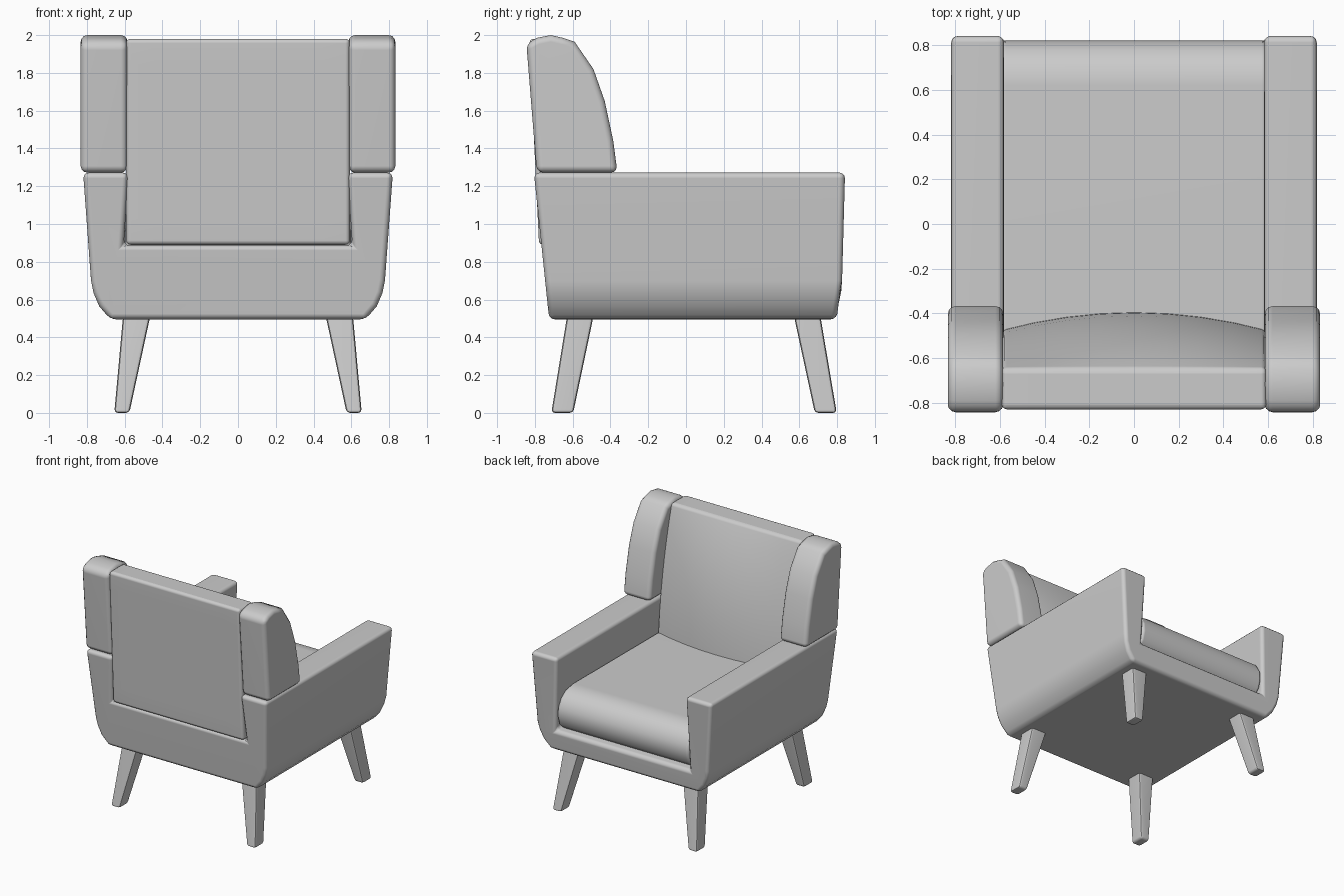
import bpy, bmesh, math
from mathutils import Vector

if "Cube" in bpy.data.objects:
    bpy.data.objects.remove(bpy.data.objects["Cube"])


def finish(name, bm, width, limit=40, seg=3):
    """Round the sharp edges of a bmesh and turn it into a smooth object."""
    bmesh.ops.recalc_face_normals(bm, faces=bm.faces)
    edges = [e for e in bm.edges if e.is_manifold and e.calc_face_angle(0) > math.radians(limit)]
    bmesh.ops.bevel(bm, geom=edges, offset=width, offset_type='OFFSET',
                    segments=seg, profile=0.5, affect='EDGES', clamp_overlap=True)
    mesh = bpy.data.meshes.new(name)
    bm.to_mesh(mesh)
    bm.free()
    ob = bpy.data.objects.new(name, mesh)
    bpy.context.collection.objects.link(ob)
    bpy.ops.object.select_all(action='DESELECT')
    ob.select_set(True)
    bpy.context.view_layer.objects.active = ob
    bpy.ops.object.shade_smooth_by_angle(angle=math.radians(40))
    ob.modifiers.new("even_shading", 'WEIGHTED_NORMAL').keep_sharp = True
    return ob


def loft(a, b):
    """Closed solid between two matching outlines."""
    bm = bmesh.new()
    va = [bm.verts.new(p) for p in a]
    vb = [bm.verts.new(p) for p in b]
    bm.faces.new(va)
    bm.faces.new(vb[::-1])
    n = len(va)
    for i in range(n):
        j = (i + 1) % n
        bm.faces.new((va[i], vb[i], vb[j], va[j]))
    return bm


def rect(cx, cy, z, hx, hy):
    return [(cx + sx * hx, cy + sy * hy, z) for sx, sy in ((-1, -1), (1, -1), (1, 1), (-1, 1))]


# U-shaped shell: arms and base in one piece, leaning at both ends
def shell_outline(floor, y_at):
    half = [(0.58, 1.272), (0.82, 1.272), (0.778, 0.70), (0.765, 0.635),
            (0.735, 0.565), (0.675, 0.495)]
    pts = [(0.605, floor)] + half
    pts = pts + [(-x, z) for x, z in reversed(pts)]
    return [(x, y_at(z), z) for x, z in pts]


def back_y(z):
    return -0.805 + 0.08 * (1.27 - z) / 0.77


def front_y(z):
    return 0.842 - 0.045 * max(0, (0.9 - z) / 0.4) ** 1.5


finish("arm_and_base_shell", loft(shell_outline(0.89, back_y), shell_outline(0.67, front_y)), 0.03)

# Seat cushion with a full rounded front
profile = [(-0.70, 0.86), (-0.70, 0.985), (0.62, 0.99), (0.71, 0.975), (0.775, 0.93),
           (0.815, 0.86), (0.82, 0.79), (0.80, 0.72), (0.75, 0.67), (0.60, 0.67)]
finish("seat_cushion", loft([(-0.597, y, z) for y, z in profile],
                            [(0.597, y, z) for y, z in profile]), 0.025)

# Back cushion: flat leaning rear, bulging front
bm = bmesh.new()
bmesh.ops.create_cube(bm, size=2)
bmesh.ops.subdivide_edges(bm, edges=bm.edges[:], cuts=7, use_grid_fill=True)
for v in bm.verts:
    u, t = v.co.x, (v.co.z + 1) / 2
    z = 0.89 + 1.09 * t
    rear = -0.778 - 0.052 * t
    bulge = (1 - u * u) * 0.08 * (1 - t ** 3)
    front = -0.47 - 0.05 * t - 0.125 * t * t + bulge
    k = (v.co.y + 1) / 2
    v.co = Vector((0.592 * u, rear + (front - rear) * k, z))
finish("back_cushion", bm, 0.028, limit=50)

# Curved wings standing on the arms
wing = [(-0.79, 1.272), (-0.363, 1.272), (-0.385, 1.44), (-0.43, 1.65), (-0.49, 1.82),
        (-0.59, 1.965), (-0.65, 1.985), (-0.715, 2.0), (-0.79, 1.985), (-0.845, 1.955)]
for s, side in ((-1, "left"), (1, "right")):
    finish(side + "_wing", loft([(s * 0.585, y, z) for y, z in wing],
                                [(s * 0.833, y, z) for y, z in wing]), 0.035)

# Splayed, tapered legs
for s, side in ((-1, "left"), (1, "right")):
    for end, yt, yb in (("rear", -0.56, -0.655), ("front", 0.642, 0.74)):
        finish(f"{end}_{side}_leg", loft(rect(s * 0.537, yt, 0.51, 0.072, 0.07),
                                         rect(s * 0.615, yb, 0.0, 0.04, 0.058)), 0.018, seg=2)
